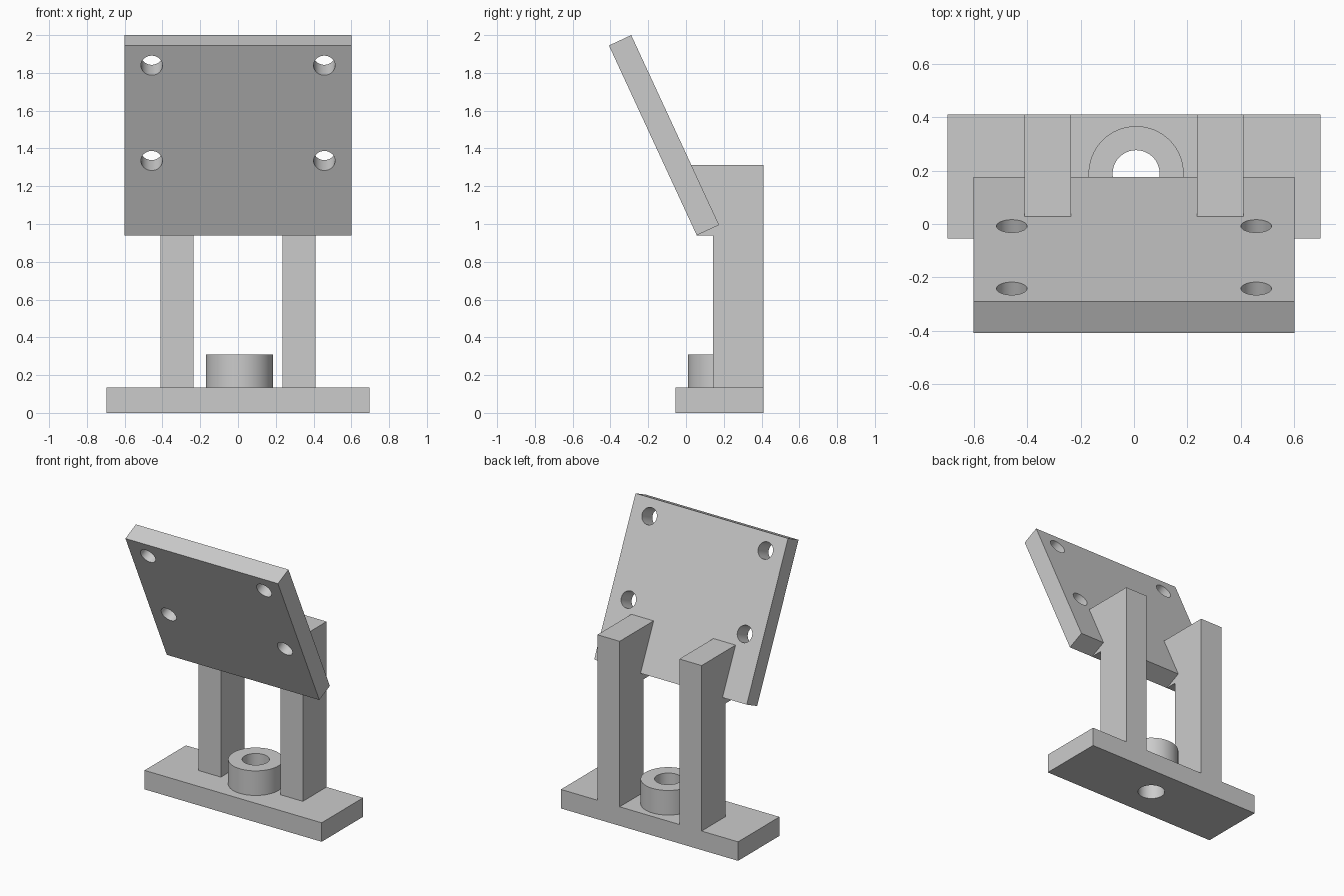
import bpy, bmesh
from math import radians, atan2
from mathutils import Vector

cube = bpy.data.objects.get("Cube")
if cube:
    bpy.data.objects.remove(cube, do_unlink=True)

grey = bpy.data.materials.new("light grey")
grey.use_nodes = True
grey.diffuse_color = (0.6, 0.6, 0.6, 1)
grey.node_tree.nodes["Principled BSDF"].inputs["Base Color"].default_value = (0.6, 0.6, 0.6, 1)


def extrude_side(name, profile, x0, x1):
    """Extrude a (y, z) side profile from x0 to x1."""
    bm = bmesh.new()
    face = bm.faces.new([bm.verts.new((x0, y, z)) for y, z in profile])
    new = bmesh.ops.extrude_face_region(bm, geom=[face])["geom"]
    verts = [v for v in new if isinstance(v, bmesh.types.BMVert)]
    bmesh.ops.translate(bm, verts=verts, vec=(x1 - x0, 0, 0))
    bmesh.ops.recalc_face_normals(bm, faces=bm.faces)
    mesh = bpy.data.meshes.new(name)
    bm.to_mesh(mesh)
    bm.free()
    mesh.materials.append(grey)
    obj = bpy.data.objects.new(name, mesh)
    bpy.context.collection.objects.link(obj)
    return obj


def cylinder(name, radius, depth, centre, tilt=0):
    bpy.ops.mesh.primitive_cylinder_add(vertices=64, radius=radius, depth=depth,
                                        location=centre, rotation=(tilt, 0, 0))
    obj = bpy.context.object
    obj.name = name
    obj.data.materials.append(grey)
    return obj


def drill(obj, radius, depth, centre, tilt=0):
    """Cut a round hole and discard the cutter."""
    cutter = cylinder("hole_cutter", radius, depth, centre, tilt)
    cutter.hide_render = True
    mod = obj.modifiers.new("hole", 'BOOLEAN')
    mod.operation = 'DIFFERENCE'
    mod.solver = 'EXACT'
    mod.object = cutter
    bpy.context.view_layer.objects.active = obj
    bpy.ops.object.modifier_apply(modifier=mod.name)
    bpy.data.objects.remove(cutter, do_unlink=True)


def smooth(obj):
    bpy.ops.object.select_all(action='DESELECT')
    obj.select_set(True)
    bpy.context.view_layer.objects.active = obj
    bpy.ops.object.shade_smooth_by_angle(angle=radians(30))


# Base slab and raised collar, sharing one bore
back, base_top = 0.41, 0.135
base = extrude_side("base", [(-0.055, 0), (back, 0), (back, base_top), (-0.055, base_top)], -0.697, 0.697)
hub = (0.008, 0.188)
collar = cylinder("collar", 0.178, 0.31 - base_top, (*hub, (0.31 + base_top) / 2))
for part in (base, collar):
    drill(part, 0.088, 1, (*hub, 0.15))
    smooth(part)

# Tilted mounting plate with four holes square to its face
low_front, low_back = Vector((0.057, 0.94)), Vector((0.175, 0.995))
rise = Vector((-0.465, 1.005))
plate = extrude_side("mounting_plate",
                     [low_front, low_back, low_back + rise, low_front + rise], -0.6, 0.6)
thickness = low_back - low_front
tilt = atan2(thickness.y, thickness.x) - radians(90)
for x in (-0.457, 0.457):
    for t in (0.393, 0.895):
        y, z = low_front + rise * t
        drill(plate, 0.057, 0.5, (x, y, z), tilt)
smooth(plate)

# Two posts, notched to seat the plate
top = 1.312
seat_top = low_back + rise * ((top - low_back.y) / rise.y)
post_profile = [(0.143, base_top), (back, base_top), (back, top), seat_top,
                low_back, low_front, (0.143, low_front.y)]
for name, x in (("right_post", -0.41), ("left_post", 0.235)):
    extrude_side(name, post_profile, x, x + 0.175)
